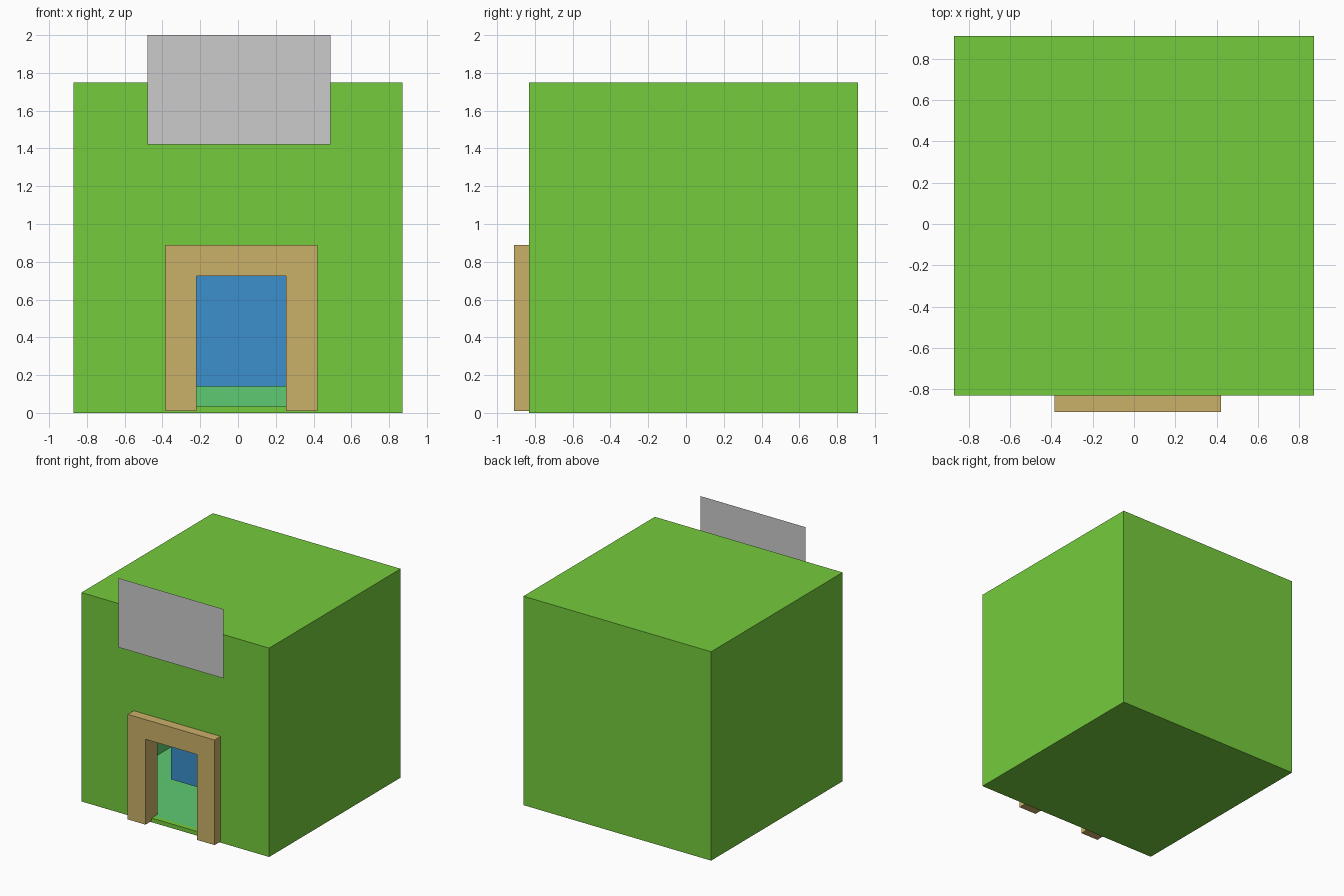
import bpy
import bmesh

if "Cube" in bpy.data.objects:
    bpy.data.objects.remove(bpy.data.objects["Cube"])


def material(name, rgb):
    """Flat colour given as 0-255 sRGB."""
    mat = bpy.data.materials.new(name)
    lin = [((c / 255 + 0.055) / 1.055) ** 2.4 for c in rgb]
    mat.diffuse_color = (*lin, 1)
    mat.use_nodes = True
    mat.node_tree.nodes["Principled BSDF"].inputs["Base Color"].default_value = mat.diffuse_color
    return mat


def finish(name, bm, mats=(), index=0):
    for f in bm.faces:
        f.material_index = index
    mesh = bpy.data.meshes.new(name)
    bm.to_mesh(mesh)
    bm.free()
    for m in mats:
        mesh.materials.append(m)
    obj = bpy.data.objects.new(name, mesh)
    bpy.context.scene.collection.objects.link(obj)
    return obj


def box(name, lo, hi, mats=(), index=0):
    bm = bmesh.new()
    bmesh.ops.create_cube(bm, size=1)
    for v in bm.verts:
        v.co = [(a + b) / 2 + c * (b - a) for a, b, c in zip(lo, hi, v.co)]
    return finish(name, bm, mats, index)


def front_profile(name, pts, y, depth=0, mats=()):
    """Polygon in the x-z plane, optionally extruded backwards."""
    bm = bmesh.new()
    face = bm.faces.new([bm.verts.new((x, y, z)) for x, z in pts])
    if depth:
        out = bmesh.ops.extrude_face_region(bm, geom=[face], use_keep_orig=True)
        verts = [g for g in out["geom"] if isinstance(g, bmesh.types.BMVert)]
        bmesh.ops.translate(bm, verts=verts, vec=(0, depth, 0))
        bmesh.ops.recalc_face_normals(bm, faces=bm.faces)
    return finish(name, bm, mats)


def rect(x0, x1, z0, z1):
    return [(x0, z0), (x1, z0), (x1, z1), (x0, z1)]


green = material("wall_green", (117, 203, 60))
mint = material("interior_mint", (95, 203, 114))
tan = material("frame_tan", (202, 176, 104))
blue = material("panel_blue", (60, 143, 204))

# Hollow building: outer cube minus the room and the doorway
shell = box("building_shell", (-0.87, -0.83, 0), (0.87, 0.91, 1.75), [green, mint])
room = box("room_cutter", (-0.83, -0.79, 0.035), (0.83, 0.87, 1.71), [green, mint], 1)
door = box("doorway_cutter", (-0.30, -0.95, 0.035), (0.34, -0.70, 0.80), [green, mint])
for cutter in (room, door):
    mod = shell.modifiers.new(cutter.name, "BOOLEAN")
    mod.operation = "DIFFERENCE"
    mod.solver = "EXACT"
    mod.object = cutter
    cutter.hide_render = True
    cutter.display_type = "WIRE"

# Door surround, passing through the front wall
front_profile("door_frame", [
    (-0.385, 0.01), (-0.22, 0.01), (-0.22, 0.725), (0.255, 0.725),
    (0.255, 0.01), (0.42, 0.01), (0.42, 0.89), (-0.385, 0.89)],
    -0.91, 0.16, [tan])

# Blue panel inside the room
front_profile("interior_panel", rect(-0.37, 0.40, 0.14, 1.0), -0.36, mats=[blue])

# Blank sign board above the door
front_profile("sign_board", rect(-0.48, 0.49, 1.42, 2.0), -0.895)
